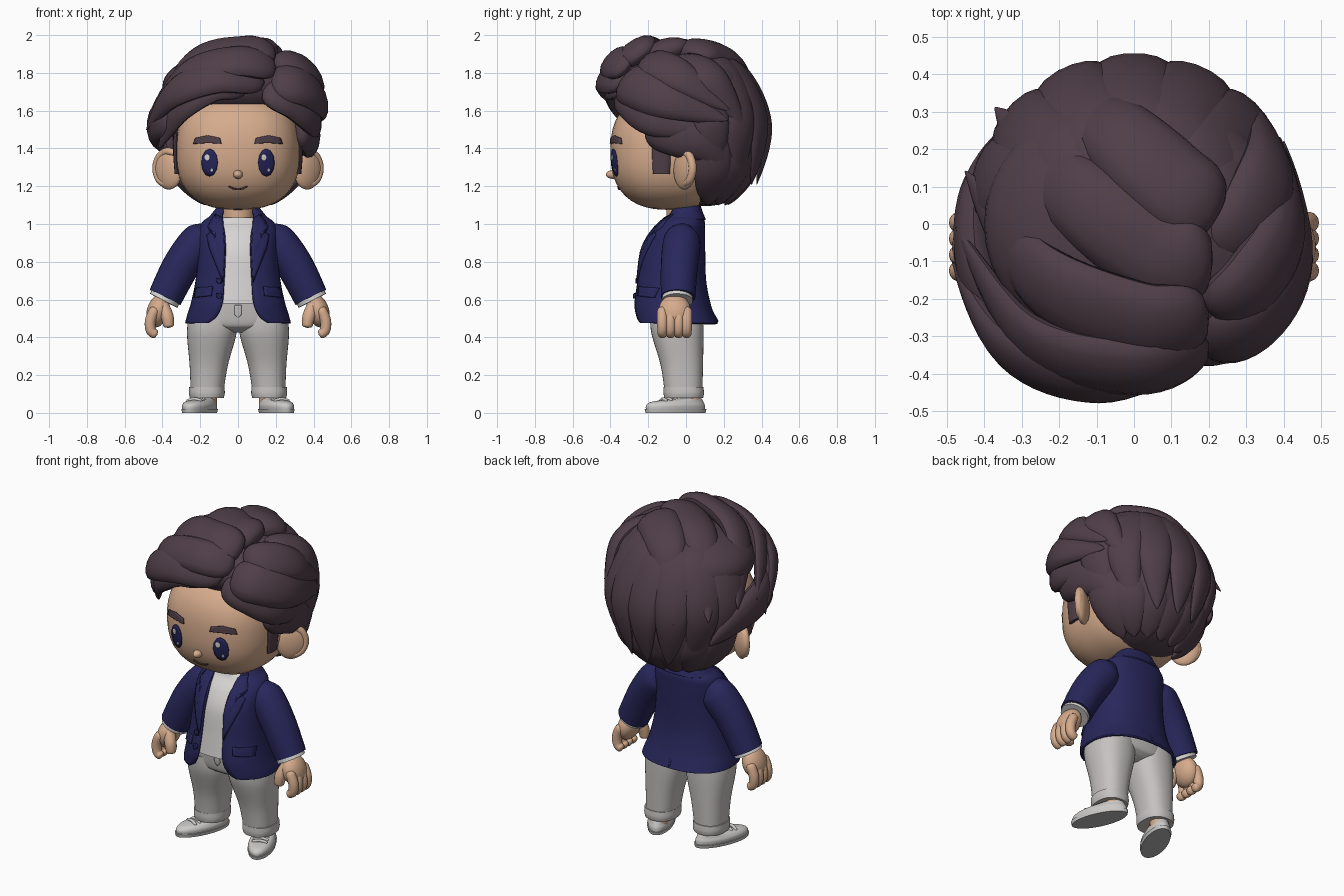
import bpy, bmesh
from math import sin, cos, pi, asin, radians
from mathutils import Vector, Matrix, Euler

if "Cube" in bpy.data.objects:
    bpy.data.objects.remove(bpy.data.objects["Cube"])


def material(name, *rgb):
    m = bpy.data.materials.new(name)
    m.use_nodes = True
    m.diffuse_color = (*rgb, 1)
    m.node_tree.nodes["Principled BSDF"].inputs["Base Color"].default_value = (*rgb, 1)
    return m


SKIN = material("skin", .67, .41, .265)
HAIR = material("dark plum hair", .08, .049, .065)
NAVY = material("navy jacket", .021, .02, .105)
WHITE = material("white shirt", .68, .66, .65)
GREY = material("pale grey trousers", .56, .54, .53)
SHOE = material("white shoe", .6, .59, .58)
SOLE = material("grey sole", .48, .48, .48)
EYE = material("deep blue eye", .018, .018, .1)
LIP = material("brown lip", .08, .035, .03)
HEAD = Vector((0, -.085, 1.385))
SIZE = Vector((.33, .315, .31))
POWER = 2.5
parts = []


def make(name, bm, mat, mirror=False, solid=0, recalc=True, offset=-1):
    if recalc:
        bmesh.ops.recalc_face_normals(bm, faces=bm.faces)
    mesh = bpy.data.meshes.new(name)
    bm.to_mesh(mesh)
    bm.free()
    obj = bpy.data.objects.new(name, mesh)
    bpy.context.collection.objects.link(obj)
    mesh.materials.append(mat)
    if solid:
        mod = obj.modifiers.new("thickness", "SOLIDIFY")
        mod.thickness, mod.offset = solid, offset
    if mirror:
        obj.modifiers.new("mirror", "MIRROR").use_mirror_merge = False
    parts.append(obj)
    return obj


def spline(points, steps=8):
    q = [Vector(p) for p in points]
    q = [q[0]] + q + [q[-1]]
    out = []
    for i in range(1, len(q) - 2):
        a, b, c, d = q[i - 1:i + 3]
        for k in range(steps):
            t = k / steps
            out.append((b * 2 + (c - a) * t + (a * 2 - b * 5 + c * 4 - d) * t ** 2
                        + (b * 3 - a - c * 3 + d) * t ** 3) * .5)
    return out + [q[-1]]


def skin_rings(rings, closed=True):
    bm = bmesh.new()
    rows = [[bm.verts.new(p) for p in ring] for ring in rings]
    n = len(rows[0])
    for low, high in zip(rows, rows[1:]):
        for j in range(n if closed else n - 1):
            k = (j + 1) % n
            bm.faces.new((low[j], low[k], high[k], high[j]))
    if closed:
        bm.faces.new(rows[0][::-1])
        bm.faces.new(rows[-1])
    return bm


def loft(name, rows, mat, p=.85, mirror=False, solid=0, n=40):
    """Rows are height, centre x, centre y, half width, half depth and optional front gap."""
    gap = len(rows[0]) > 5
    fine = spline(rows)
    rings = []
    for r in fine:
        z, cx, cy, rx, ry = r[:5]
        start = asin(min(1, r[5] / rx) ** (1 / p)) if gap else 0
        ring = []
        for j in range(n + 1 if gap else n):
            a = start + (2 * pi - 2 * start) * j / n
            s, c = sin(a), cos(a)
            ring.append((cx + rx * abs(s) ** p * (1 if s > 0 else -1),
                         cy - ry * abs(c) ** p * (1 if c > 0 else -1), z))
        rings.append(ring)
    obj = make(name, skin_rings(rings, not gap), mat, mirror, solid, not gap)

    def front(x, z):
        r = min(fine, key=lambda row: abs(row[0] - z))
        s = min(.98, abs((x - r[1]) / r[3])) ** (1 / p)
        return r[2] - r[4] * (1 - s * s) ** (p / 2)
    return obj, front


def rounded(u):
    e = min(1, min(u, 1 - u) / .15)
    return max(.05, (1 - (1 - e) ** 2) ** .5)


def tapered(u):
    start = (1 - (1 - min(1, u / .25)) ** 2) ** .5
    return max(.03, start * (1 - max(0, (u - .4) / .6) ** 2.2))


def sweep(name, points, mat, shape=rounded, flat=1, ref=None, mirror=False, n=14):
    """Points are x, y, z and radius."""
    path = spline(points)
    rings = []
    for i, q in enumerate(path):
        p = q.xyz
        t = (path[min(i + 1, len(path) - 1)].xyz - path[max(i - 1, 0)].xyz).normalized()
        out = Vector(ref) if ref else p - Vector((0, .02, 1.5))
        out = (out - t * out.dot(t)).normalized()
        side = t.cross(out)
        r = q[3] * shape(i / (len(path) - 1))
        rings.append([p + side * r * cos(a) + out * r * flat * sin(a)
                      for a in (2 * pi * k / n for k in range(n))])
    return make(name, skin_rings(rings), mat, mirror)


def ball(name, centre, radii, mat, turn=(0, 0, 0), mirror=False, power=2):
    bm = bmesh.new()
    bmesh.ops.create_uvsphere(bm, u_segments=40, v_segments=24, radius=1)
    for v in bm.verts:
        v.co /= sum(abs(c) ** power for c in v.co) ** (1 / power)
    bm.transform(Matrix.Translation(centre) @ Euler(turn).to_matrix().to_4x4()
                 @ Matrix.Diagonal((*radii, 1)))
    return make(name, bm, mat, mirror)


def plate(name, outline, surface, mat, thick=.006, lift=.003, mirror=False):
    """Thin plate with an x, z outline laid on a front surface."""
    pts = [Vector(p) for p in outline]
    pts = [a.lerp(b, k / 4) for a, b in zip(pts, pts[1:] + pts[:1]) for k in range(4)]
    mid = sum(pts, Vector((0, 0))) / len(pts)
    rings = []
    for s in (.05, .35, .7, 1):
        flat = [mid.lerp(p, s) for p in pts]
        rings.append([(x, surface(x, z) - lift, z) for x, z in flat])
    bm = skin_rings(rings)
    bm.faces.ensure_lookup_table()
    bm.faces.remove(bm.faces[-1])
    return make(name, bm, mat, mirror, thick, offset=0)


def oval(x, z, rx, rz):
    return [(x + rx * cos(a), z + rz * sin(a)) for a in (pi * k / 6 for k in range(12))]


def face(x, z):
    u = abs(x / SIZE.x) ** POWER + abs((z - HEAD.z) / SIZE.z) ** POWER
    return HEAD.y - SIZE.y * max(0, 1 - u) ** (1 / POWER)


# Head, ears and face
ball("head", HEAD, SIZE, SKIN, power=POWER)
ball("ears", (.37, -.005, 1.29), (.088, .036, .108), SKIN, (0, .15, .65), True)
sweep("ear_rims", [(.365 + .068 * cos(a), -.02 + .055 * cos(a), 1.295 + .09 * sin(a), .021)
                   for a in (radians(d) for d in range(-80, 141, 40))],
      SKIN, ref=(.55, -.8, 0), mirror=True)
ball("nose", (0, -.388, 1.262), (.025, .036, .023), SKIN)
plate("eyes", oval(.15, 1.325, .043, .073), face, EYE, mirror=True)
for side in (-1, 1):
    plate("eye_glint", oval(side * .15 - .013, 1.352, .014, .017), face, WHITE, .004, .007)
    plate("eye_spark", oval(side * .15 + .012, 1.285, .007, .009), face, WHITE, .004, .007)
plate("eyebrows", [(.088, 1.425), (.095, 1.455), (.16, 1.469), (.225, 1.455), (.235, 1.424),
                   (.16, 1.429)], face, HAIR, .009, .005, True)
sweep("mouth", [(x, face(x, z) - .001, z, .005)
                for x, z in ((-.05, 1.2), (-.025, 1.188), (0, 1.184), (.025, 1.188), (.05, 1.2))],
      LIP, ref=(0, 1, 0))
sweep("neck", [(0, -.02, .92, .085), (0, -.02, 1.15, .085)], SKIN, lambda u: 1, ref=(0, 1, 0))

# Hair mass, with layered locks swept away from the parting
ball("hair_crown", (0, 0, 1.73), (.4, .355, .19), HAIR)
ball("hair_sides", (0, .09, 1.58), (.395, .335, .25), HAIR)
ball("hair_nape", (0, .09, 1.5), (.345, .315, .405), HAIR, power=2.4)
sweep("sideburns", [(.325, -.13, 1.48, .05), (.329, -.13, 1.38, .05), (.322, -.13, 1.265, .045)],
      HAIR, lambda u: 1, .3, (1, 0, 0), True)
fringe = [
    (.09, (.04, -.33, 1.72), (-.12, -.37, 1.73), (-.3, -.32, 1.61), (-.42, -.17, 1.4)),
    (.1, (.14, -.34, 1.75), (-.1, -.41, 1.78), (-.34, -.33, 1.69), (-.485, -.1, 1.5)),
    (.1, (.2, -.32, 1.82), (0, -.38, 1.86), (-.28, -.3, 1.79), (-.475, -.01, 1.57)),
    (.12, (.2, -.24, 1.89), (.02, -.26, 1.915), (-.25, -.14, 1.85), (-.45, .14, 1.56)),
    (.12, (.21, -.1, 1.905), (.07, -.08, 1.925), (-.18, .1, 1.86), (-.37, .31, 1.52)),
    (.12, (.22, .02, 1.88), (.11, .1, 1.915), (-.06, .26, 1.83), (-.2, .41, 1.5)),
    (.11, (-.35, -.27, 1.58), (-.42, -.12, 1.54), (-.42, .08, 1.48), (-.34, .26, 1.35))]
side_locks = [
    (.1, (.13, -.32, 1.71), (.28, -.29, 1.65), (.4, -.14, 1.54), (.39, .2, 1.48)),
    (.12, (.17, -.3, 1.75), (.32, -.26, 1.73), (.425, -.08, 1.65), (.4, .22, 1.55)),
    (.11, (.21, -.24, 1.8), (.31, -.16, 1.83), (.4, 0, 1.76), (.39, .23, 1.6)),
    (.11, (.23, -.1, 1.81), (.31, .02, 1.82), (.36, .16, 1.74), (.33, .31, 1.5)),
    (.11, (.33, -.21, 1.52), (.375, -.06, 1.47), (.37, .1, 1.41), (.29, .23, 1.25))]
back_locks = []
for k in range(7):
    s, c = sin(radians(25 * k - 75)), cos(radians(25 * k - 75))
    back_locks.append((.12, (.06 + .1 * s, .04 + .08 * c, 1.87), (.29 * s, .02 + .27 * c, 1.79),
                       (.4 * s, .04 + .375 * c, 1.52), (.29 * s, .08 + .295 * c, 1.21)))
    back_locks.append((.11, (.37 * s, .05 + .31 * c, 1.5), (.32 * s, .08 + .25 * c, 1.28),
                       (.18 * s, .08 + .14 * c, 1.1)))
for group, locks, flat in (("fringe", fringe, .5), ("side", side_locks, .5), ("back", back_locks, .42)):
    for width, *path in locks:
        sweep(group + "_hair_lock", [(*p, width) for p in path], HAIR, tapered, flat)

# Jacket with open front, collar, lapels, pockets and buttons
jacket = [(.475, 0, -.05, .28, .22, .16), (.51, 0, -.06, .272, .215, .115),
          (.58, 0, -.075, .25, .205, .085), (.7, 0, -.078, .225, .185, .075),
          (.85, 0, -.07, .21, .172, .068), (.95, 0, -.047, .21, .148, .07),
          (1.01, 0, -.02, .19, .12, .08), (1.05, 0, -.01, .135, .095, .085),
          (1.08, 0, 0, .11, .08, .08)]
coat, coat_front = loft("jacket", jacket, NAVY, solid=.015)
loft("collar", [(1.025, 0, -.01, .165, .115, .1), (1.06, 0, -.005, .135, .095, .09),
                (1.095, 0, 0, .108, .078, .08)], NAVY, solid=.015)
plate("lapels", [(.08, 1.03), (.12, 1.05), (.16, .985), (.135, .96), (.165, .94), (.15, .87),
                 (.08, .69), (.07, .85)], coat_front, NAVY, .01, .004, True)
plate("pocket_flaps", [(.135, .67), (.225, .66), (.23, .61), (.14, .62)],
      coat_front, NAVY, .01, .004, True)
for z in (.62, .7):
    plate("jacket_button", oval(-.1, z, .015, .015), coat_front, NAVY, .014, .006)
sweep("back_vent", [(0, .1, .62, .006), (0, .13, .55, .006), (0, .17, .48, .006)], NAVY, ref=(1, 0, 0))
loft("shirt", [(z, x, y + .003, rx * .92, ry * .92) for z, x, y, rx, ry, g in jacket[2:7]]
     + [(1.035, 0, -.02, .095, .095)], WHITE)

# Sleeves, cuffs and hands
sweep("sleeves", [(.15, 0, .97, .06), (.205, -.02, .91, .098), (.3, -.035, .78, .098),
                  (.386, -.042, .612, .091)], NAVY, lambda u: min(1, .75 + u), ref=(0, 1, 0),
      mirror=True, n=24)
sweep("shirt_cuffs", [(.37, -.045, .64, .08), (.394, -.046, .594, .082)], WHITE, lambda u: 1,
      ref=(0, 1, 0), mirror=True, n=24)
ball("palms", (.424, -.06, .54), (.058, .085, .09), SKIN, (0, -.3, 0), True)
for k in range(4):
    y = -.125 + .043 * k
    sweep("fingers", [(.435, y, .56, .028), (.463, y, .49, .029), (.46, y, .435, .027),
                      (.428, y, .412, .024)], SKIN, ref=(0, 1, 0), mirror=True)
sweep("thumbs", [(.405, -.09, .58, .034), (.375, -.12, .51, .034), (.366, -.125, .45, .027)],
      SKIN, ref=(0, 1, 0), mirror=True)

# Trousers
hips, hip_front = loft("trouser_hips", [(.425, 0, -.05, .06, .07), (.445, 0, -.05, .16, .115),
                                        (.48, 0, -.05, .255, .14), (.6, 0, -.055, .225, .15)], GREY)
plate("trouser_fly", [(-.018, .57), (.018, .57), (.018, .52), (0, .5), (-.018, .52)],
      hip_front, GREY, .008, .003)
loft("trouser_legs", [(.085, .165, -.012, .085, .098), (.25, .155, -.022, .101, .112),
                      (.42, .139, -.045, .131, .138), (.52, .135, -.05, .125, .14)],
     GREY, mirror=True)
loft("trouser_turnups", [(.08, .165, -.012, .09, .103), (.105, .165, -.012, .095, .107),
                         (.138, .165, -.013, .093, .105)], GREY, mirror=True)
sweep("ankles", [(.165, .025, .04, .054), (.165, .02, .12, .056)], SKIN, lambda u: 1,
      ref=(0, 1, 0), mirror=True)

# Shoes, turned outwards
sole, _ = loft("shoe_soles", [(0, 0, -.06, .07, .17), (.02, 0, -.06, .075, .175)], SHOE, 1, True)
sole.data.materials.append(SOLE)
for f in sole.data.polygons:
    f.material_index = int(f.normal.z < -.5)
upper, _ = loft("shoe_uppers", [(.018, 0, -.06, .07, .168), (.04, 0, -.06, .072, .166),
                                (.058, 0, -.05, .064, .148), (.07, 0, -.012, .055, .103),
                                (.078, 0, .015, .046, .07)], SHOE, 1, True)
laces = [sweep("shoe_laces", [(-.045, y, .062, .009), (0, y, .084 + y * .08, .009),
                              (.045, y, .062, .009)], SHOE, ref=(0, 1, 0), mirror=True)
         for y in (-.07, -.1, -.13)]
for obj in [sole, upper] + laces:
    obj.data.transform(Matrix.Translation((.18, 0, 0)) @ Matrix.Rotation(.4, 4, "Z"))

# Smooth shading with crisp edges
for obj in bpy.context.selected_objects:
    obj.select_set(False)
for obj in parts:
    obj.select_set(True)
bpy.context.view_layer.objects.active = parts[0]
bpy.ops.object.shade_smooth_by_angle(angle=radians(45))
